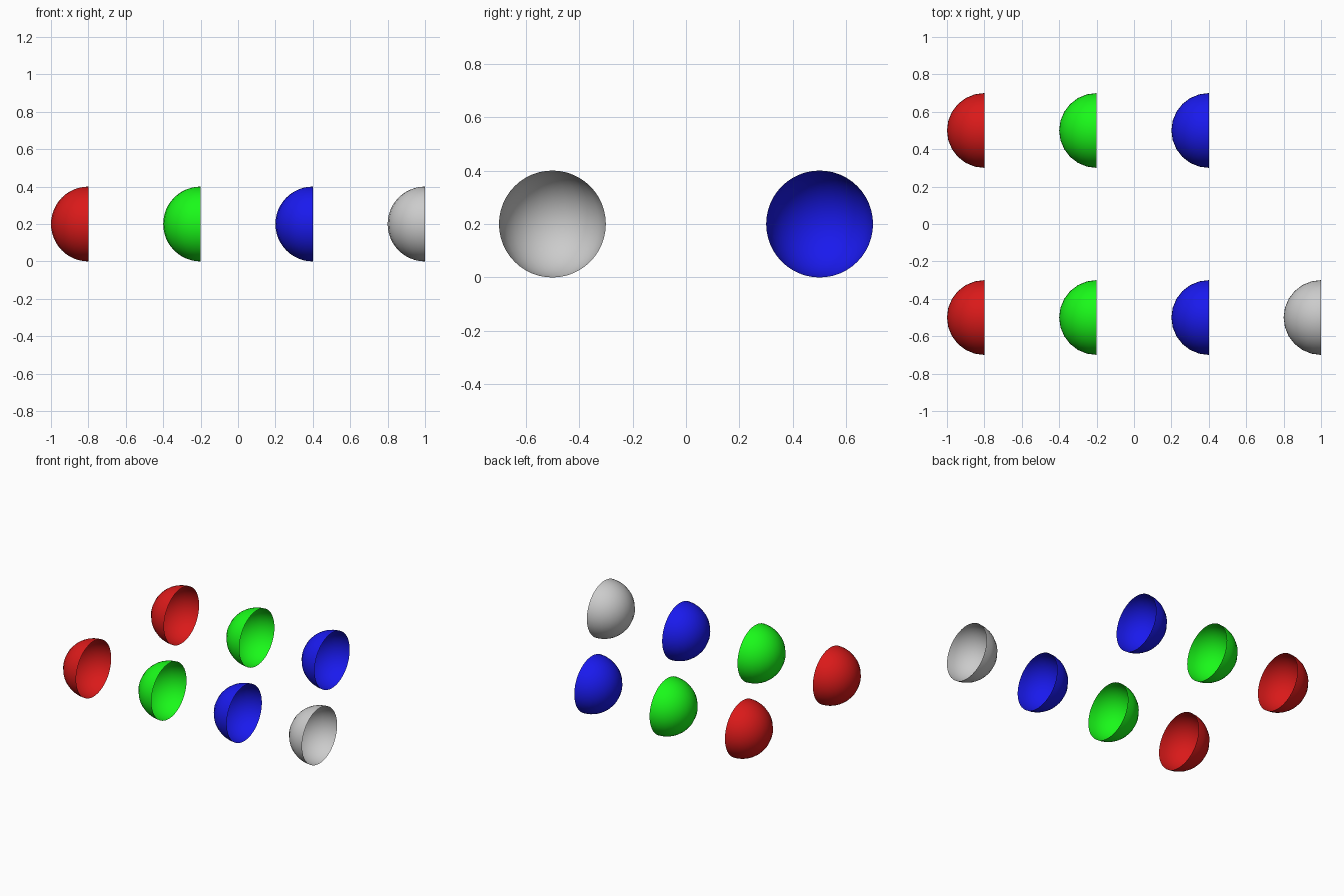
import bpy, bmesh

if "Cube" in bpy.data.objects:
    bpy.data.objects.remove(bpy.data.objects["Cube"])

RADIUS = 0.2


def material(name, rgb):
    mat = bpy.data.materials.new(name)
    mat.diffuse_color = (*rgb, 1.0)
    mat.use_nodes = True
    mat.node_tree.nodes["Principled BSDF"].inputs["Base Color"].default_value = mat.diffuse_color
    return mat


# Open hemispherical shell, bulging to -x with its rim facing +x
def half_shell(name, x, y, mat):
    mesh = bpy.data.meshes.new(name)
    bm = bmesh.new()
    bmesh.ops.create_uvsphere(bm, u_segments=24, v_segments=24, radius=RADIUS)
    bmesh.ops.bisect_plane(bm, geom=bm.verts[:] + bm.edges[:] + bm.faces[:],
                           dist=1e-5, plane_co=(0, 0, 0), plane_no=(1, 0, 0),
                           clear_outer=True)
    for face in bm.faces:
        face.smooth = True
    bm.to_mesh(mesh)
    bm.free()
    obj = bpy.data.objects.new(name, mesh)
    obj.location = (x, y, RADIUS)
    bpy.context.collection.objects.link(obj)
    if mat:
        mesh.materials.append(mat)


# Coloured pairs: one in the front row, one in the back row
colours = [("red", (0.7, 0.01, 0.01), -0.8),
           ("green", (0.01, 0.95, 0.01), -0.2),
           ("blue", (0.01, 0.01, 0.85), 0.4)]
for label, rgb, x in colours:
    mat = material(label, rgb)
    for row, y in (("front", -0.5), ("back", 0.5)):
        half_shell(f"{label}_half_shell_{row}", x, y, mat)

# Single grey shell at the end of the front row
half_shell("grey_half_shell_front", 1.0, -0.5, None)
